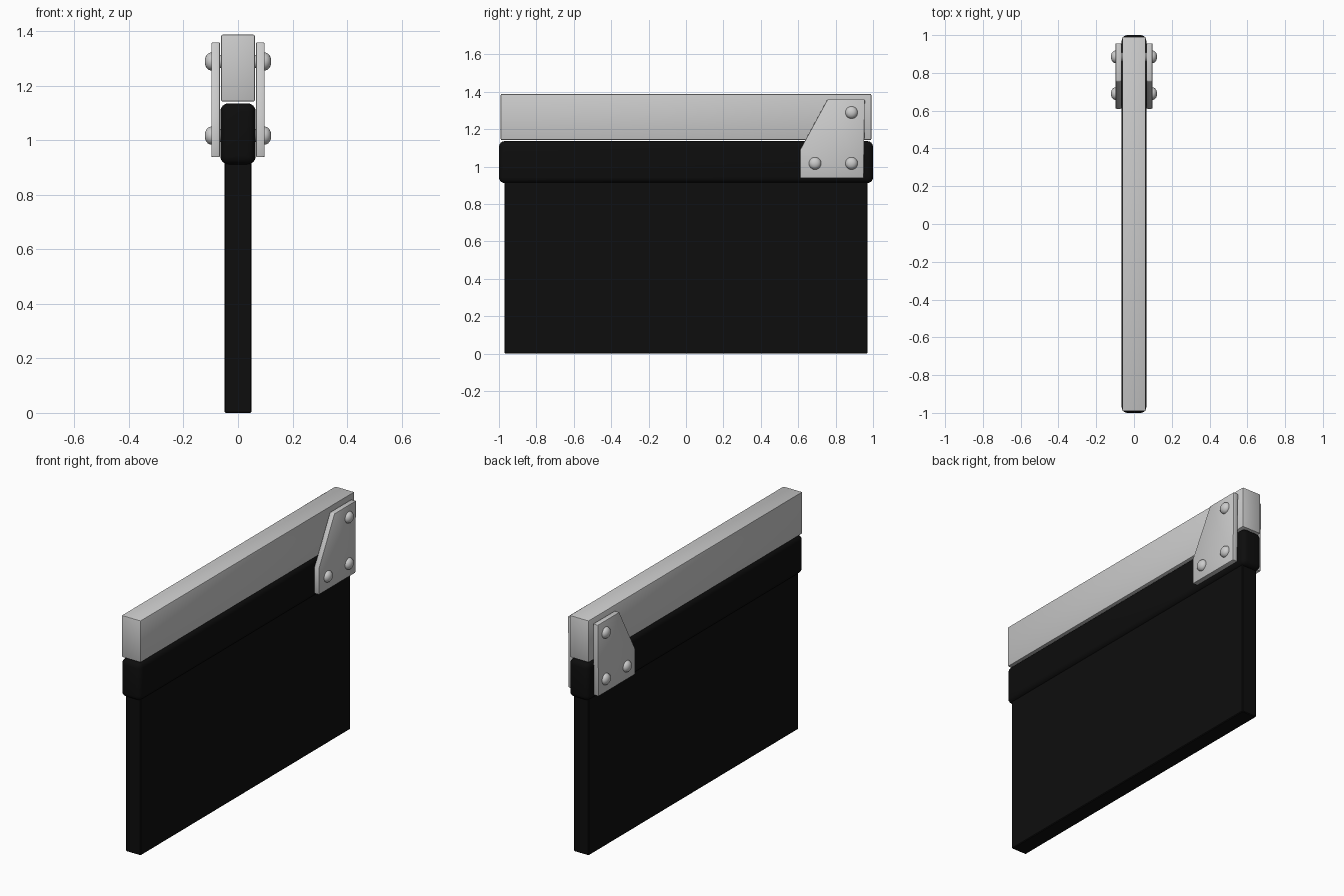
import bpy, bmesh, math
from mathutils import Matrix

if "Cube" in bpy.data.objects:
    bpy.data.objects.remove(bpy.data.objects["Cube"])


def material(name, color):
    m = bpy.data.materials.new(name)
    m.diffuse_color = color
    m.use_nodes = True
    m.node_tree.nodes["Principled BSDF"].inputs["Base Color"].default_value = m.diffuse_color
    return m


RUBBER = material("black_rubber", (0.004, 0.004, 0.004, 1))


def add_object(name, bm, bevel=0, segments=1, mat=None):
    bmesh.ops.recalc_face_normals(bm, faces=bm.faces)
    mesh = bpy.data.meshes.new(name)
    bm.to_mesh(mesh)
    bm.free()
    ob = bpy.data.objects.new(name, mesh)
    bpy.context.collection.objects.link(ob)
    if mat:
        mesh.materials.append(mat)
    if bevel:
        mod = ob.modifiers.new("bevel", 'BEVEL')
        mod.width, mod.segments = bevel, segments
    bpy.ops.object.select_all(action='DESELECT')
    ob.select_set(True)
    bpy.context.view_layer.objects.active = ob
    if bevel:
        bpy.ops.object.modifier_apply(modifier="bevel")
    bpy.ops.object.shade_smooth_by_angle(angle=math.radians(35))
    return ob


def box(name, half_x, half_y, z0, z1, **kw):
    bm = bmesh.new()
    bmesh.ops.create_cube(bm, size=1, matrix=Matrix.Translation((0, 0, (z0 + z1) / 2))
                          @ Matrix.Diagonal((2 * half_x, 2 * half_y, z1 - z0, 1)))
    return add_object(name, bm, **kw)


# Hanging flap, its thick rounded head and the metal rail above
box("flap", 0.049, 0.971, 0, 0.93, bevel=0.004, mat=RUBBER)
box("flap_head", 0.065, 1.0, 0.912, 1.136, bevel=0.03, segments=4, mat=RUBBER)
box("rail", 0.062, 0.991, 1.142, 1.388, bevel=0.006, segments=2)

PLATE = [(0.61, 0.938), (0.95, 0.938), (0.956, 1.359), (0.756, 1.359), (0.61, 1.09)]
RIVETS = [(0.885, 1.289), (0.885, 1.017), (0.69, 1.017)]
# Half section of a rivet: (radius, distance from the centre plane)
RIVET_SECTION = [(0, 0.055), (0.024, 0.055), (0.024, 0.09), (0.033, 0.095), (0.033, 0.101),
                 (0.029, 0.110), (0.021, 0.117), (0.011, 0.121), (0, 0.122)]

for side, label in ((1, "right"), (-1, "left")):
    # Bracket plate
    bm = bmesh.new()
    face = bm.faces.new([bm.verts.new((side * 0.066, y, z)) for y, z in PLATE])
    ext = bmesh.ops.extrude_face_region(bm, geom=[face])
    verts = [g for g in ext["geom"] if isinstance(g, bmesh.types.BMVert)]
    bmesh.ops.translate(bm, verts=verts, vec=(side * 0.032, 0, 0))
    add_object(f"bracket_plate_{label}", bm, bevel=0.005, segments=2)

    # Domed rivets, spun around the x direction
    for i, (y, z) in enumerate(RIVETS):
        bm = bmesh.new()
        vs = [bm.verts.new((side * x, y + r, z)) for r, x in RIVET_SECTION]
        es = [bm.edges.new(p) for p in zip(vs, vs[1:])]
        bmesh.ops.spin(bm, geom=vs + es, cent=(0, y, z), axis=(1, 0, 0),
                       angle=math.tau, steps=24)
        bmesh.ops.remove_doubles(bm, verts=bm.verts, dist=1e-5)
        add_object(f"rivet_{label}_{i + 1}", bm)
